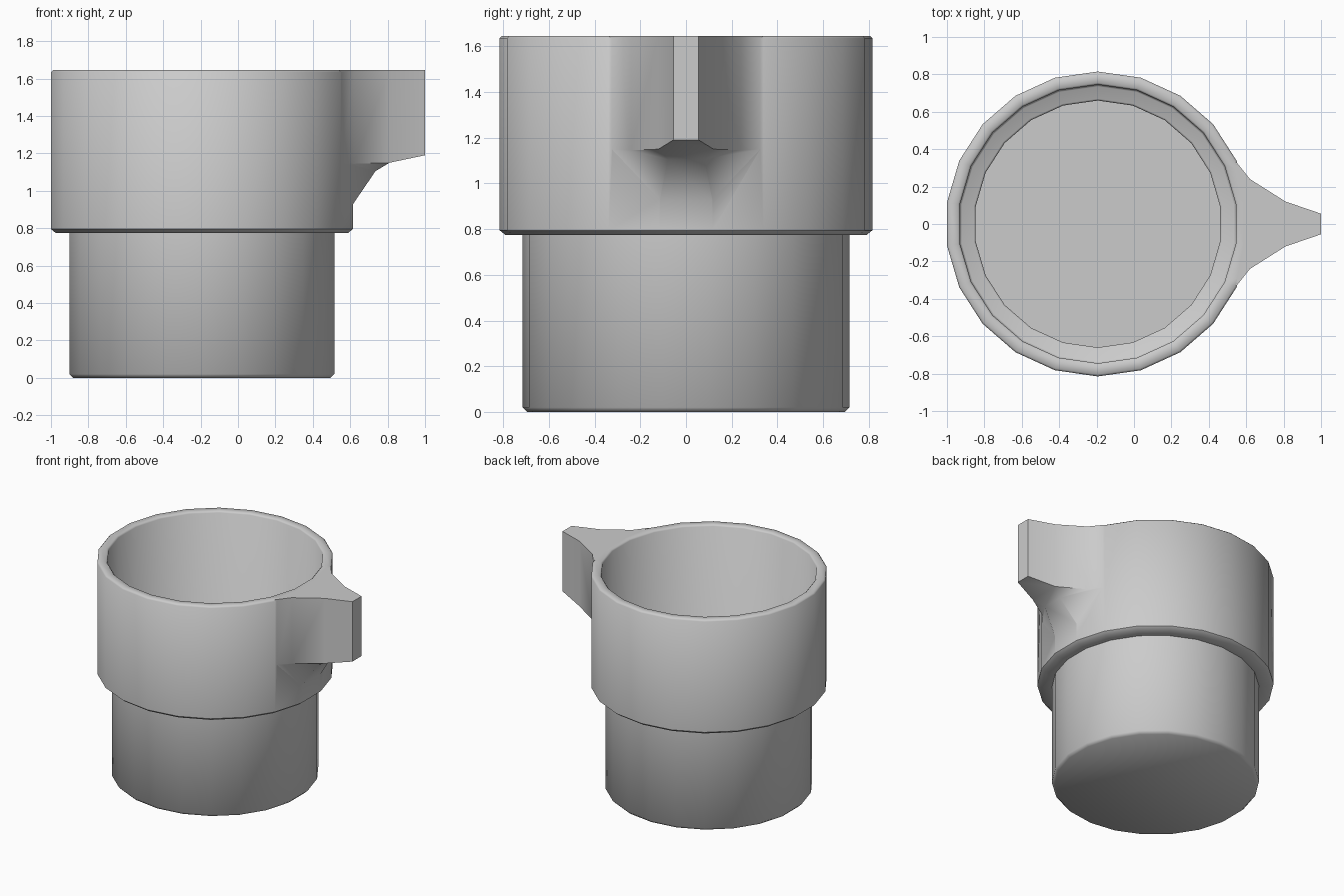
import bpy, bmesh, math

if "Cube" in bpy.data.objects:
    bpy.data.objects.remove(bpy.data.objects["Cube"])

SIDES = 22
CX = -0.193
TOP = 1.645


def finish(bm, name):
    bmesh.ops.recalc_face_normals(bm, faces=bm.faces)
    me = bpy.data.meshes.new(name)
    bm.to_mesh(me)
    bm.free()
    ob = bpy.data.objects.new(name, me)
    bpy.context.collection.objects.link(ob)
    return ob


def lathe(name, profile):
    bm = bmesh.new()
    rings = []
    for r, z in profile:
        ring = []
        for i in range(SIDES):
            a = 2 * math.pi * (i + 0.5) / SIDES
            ring.append(bm.verts.new((CX + r * math.cos(a), r * math.sin(a), z)))
        rings.append(ring)
    for lo, hi in zip(rings, rings[1:]):
        for i in range(SIDES):
            j = (i + 1) % SIDES
            bm.faces.new((lo[i], lo[j], hi[j], hi[i]))
    bm.faces.new(rings[0])
    bm.faces.new(rings[-1])
    return finish(bm, name)


# Stepped cup: outer wall, rim, inner wall with ledge, floor
cup = lathe("cup", [
    (0.695, 0), (0.715, 0.02), (0.715, 0.775), (0.79, 0.775), (0.815, 0.795),
    (0.815, 1.635), (0.805, TOP), (0.755, TOP), (0.745, 1.635),
    (0.745, 0.86), (0.735, 0.85), (0.67, 0.85), (0.66, 0.84), (0.66, 0.06)])

# Solid tapering lip: wall columns in plan (x, half width, bottom height)
bm = bmesh.new()
columns = [(0.544, 0.335, 1.15), (0.62, 0.24, 1.145), (0.81, 0.12, 1.15), (1.0, 0.055, 1.19)]
keel = [(0.609, 0.115, 0.92), (0.735, 0.08, 1.105)]
halves = []
for s in (1, -1):
    low = [bm.verts.new((x, s * y, z)) for x, y, z in columns]
    high = [bm.verts.new((x, s * y, TOP)) for x, y, z in columns]
    k = [bm.verts.new((x, s * y, z)) for x, y, z in keel]
    back = bm.verts.new((0.585, s * 0.11, TOP))
    for i in range(3):
        bm.faces.new((low[i], low[i + 1], high[i + 1], high[i]))
    bm.faces.new((low[0], low[1], k[1], k[0]))
    bm.faces.new((low[1], low[2], k[1]))
    bm.faces.new((low[0], k[0], back, high[0]))
    halves.append((low, high, k, back))
(la, ha, ka, ba), (lb, hb, kb, bb) = halves
for f in ((la[3], lb[3], hb[3], ha[3]), (la[2], la[3], lb[3], lb[2]),
          (la[2], ka[1], kb[1], lb[2]), (ka[1], ka[0], kb[0], kb[1]),
          (ka[0], ba, bb, kb[0]), [ba] + ha + hb[::-1] + [bb]):
    bm.faces.new(f)
lip = finish(bm, "lip")

# Fuse the lip into the cup wall
mod = cup.modifiers.new("fuse", 'BOOLEAN')
mod.operation = 'UNION'
mod.solver = 'EXACT'
mod.object = lip
bpy.context.view_layer.objects.active = cup
cup.select_set(True)
bpy.ops.object.modifier_apply(modifier=mod.name)
bpy.data.objects.remove(lip)
bpy.ops.object.shade_smooth_by_angle(angle=math.radians(48))
